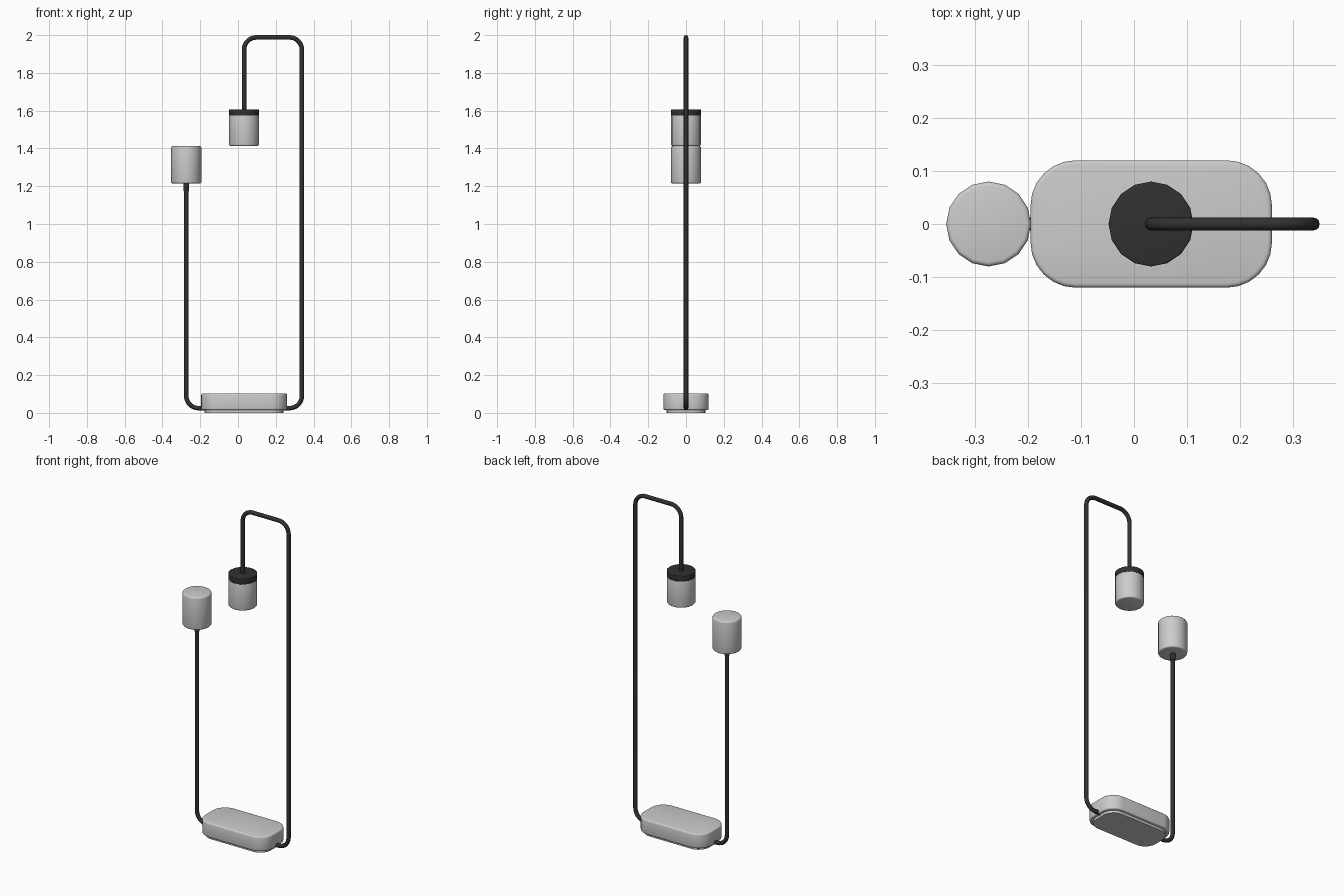
import bpy, bmesh
from math import cos, sin, pi, radians
from mathutils import Vector

if "Cube" in bpy.data.objects:
    bpy.data.objects.remove(bpy.data.objects["Cube"])

black = bpy.data.materials.new("black_metal")
black.diffuse_color = (0.03, 0.03, 0.03, 1)
black.use_nodes = True
black.node_tree.nodes["Principled BSDF"].inputs["Base Color"].default_value = black.diffuse_color


def smooth(ob, angle=35):
    bpy.ops.object.select_all(action='DESELECT')
    ob.select_set(True)
    bpy.context.view_layer.objects.active = ob
    bpy.ops.object.shade_smooth_by_angle(angle=radians(angle))


def prism(name, outline, z0, z1, bevel=0.0, mat=None):
    """Extrude a closed xy outline between two heights and round its rims."""
    bm = bmesh.new()
    face = bm.faces.new([bm.verts.new((x, y, z0)) for x, y in outline])
    ext = bmesh.ops.extrude_face_region(bm, geom=[face])
    for v in ext["geom"]:
        if isinstance(v, bmesh.types.BMVert):
            v.co.z = z1
    bmesh.ops.recalc_face_normals(bm, faces=bm.faces)
    if bevel:
        rims = [e for e in bm.edges if abs(e.verts[0].co.z - e.verts[1].co.z) < 1e-6]
        bmesh.ops.bevel(bm, geom=rims, offset=bevel, segments=3, profile=0.5, affect='EDGES')
    me = bpy.data.meshes.new(name)
    bm.to_mesh(me)
    bm.free()
    ob = bpy.data.objects.new(name, me)
    bpy.context.collection.objects.link(ob)
    if mat:
        me.materials.append(mat)
    smooth(ob)
    return ob


def circle(cx, r, n=16):
    return [(cx + r * cos(2 * pi * i / n), r * sin(2 * pi * i / n)) for i in range(n)]


def rounded_rect(cx, hx, hy, r, seg=6):
    pts = []
    for k, (sx, sy) in enumerate([(1, 1), (-1, 1), (-1, -1), (1, -1)]):
        for i in range(seg + 1):
            a = pi / 2 * (k + i / seg)
            pts.append((cx + sx * (hx - r) + r * cos(a), sy * (hy - r) + r * sin(a)))
    return pts


def fillet(points, r, seg=7):
    """Round the right-angled inner corners of a path."""
    pts = [Vector(p) for p in points]
    out = [pts[0]]
    for a, b, c in zip(pts, pts[1:], pts[2:]):
        u, w = (a - b).normalized() * r, (c - b).normalized() * r
        centre = b + u + w
        for i in range(seg + 1):
            t = pi / 2 * i / seg
            out.append(centre - w * cos(t) - u * sin(t))
    return out + [pts[-1]]


# Bent pole: from the left lamp, through the base, up and over to the right lamp
LX, RX, HX = -0.274, 0.338, 0.032
path = fillet([(LX, 0, 1.225), (LX, 0, 0.025), (RX, 0, 0.025),
               (RX, 0, 1.988), (HX, 0, 1.988), (HX, 0, 1.60)], 0.065)
cu = bpy.data.curves.new("pole", 'CURVE')
cu.dimensions = '3D'
cu.bevel_depth = 0.012
cu.bevel_resolution = 4
cu.use_fill_caps = True
sp = cu.splines.new('POLY')
sp.points.add(len(path) - 1)
for p, co in zip(sp.points, path):
    p.co = (*co, 1)
cu.materials.append(black)
pole = bpy.data.objects.new("pole", cu)
bpy.context.collection.objects.link(pole)
bpy.ops.object.select_all(action='DESELECT')
pole.select_set(True)
bpy.context.view_layer.objects.active = pole
bpy.ops.object.convert(target='MESH')
smooth(bpy.context.object, 50)

# Base block and recessed foot plate
prism("base", rounded_rect(0.0325, 0.2275, 0.12, 0.085), 0.015, 0.103, 0.008)
prism("foot_plate", rounded_rect(0.0325, 0.209, 0.102, 0.07), 0.0, 0.02, 0.0, black and None)

# Upright lamp shade with socket collar
prism("left_shade", circle(LX, 0.08), 1.215, 1.412, 0.008)
prism("left_collar", circle(LX, 0.0145), 1.175, 1.22, 0.0, black)

# Hanging lamp shade with dark cap
prism("right_shade", circle(HX, 0.079), 1.413, 1.58, 0.008)
prism("right_cap", circle(HX, 0.08), 1.573, 1.607, 0.003, black)
